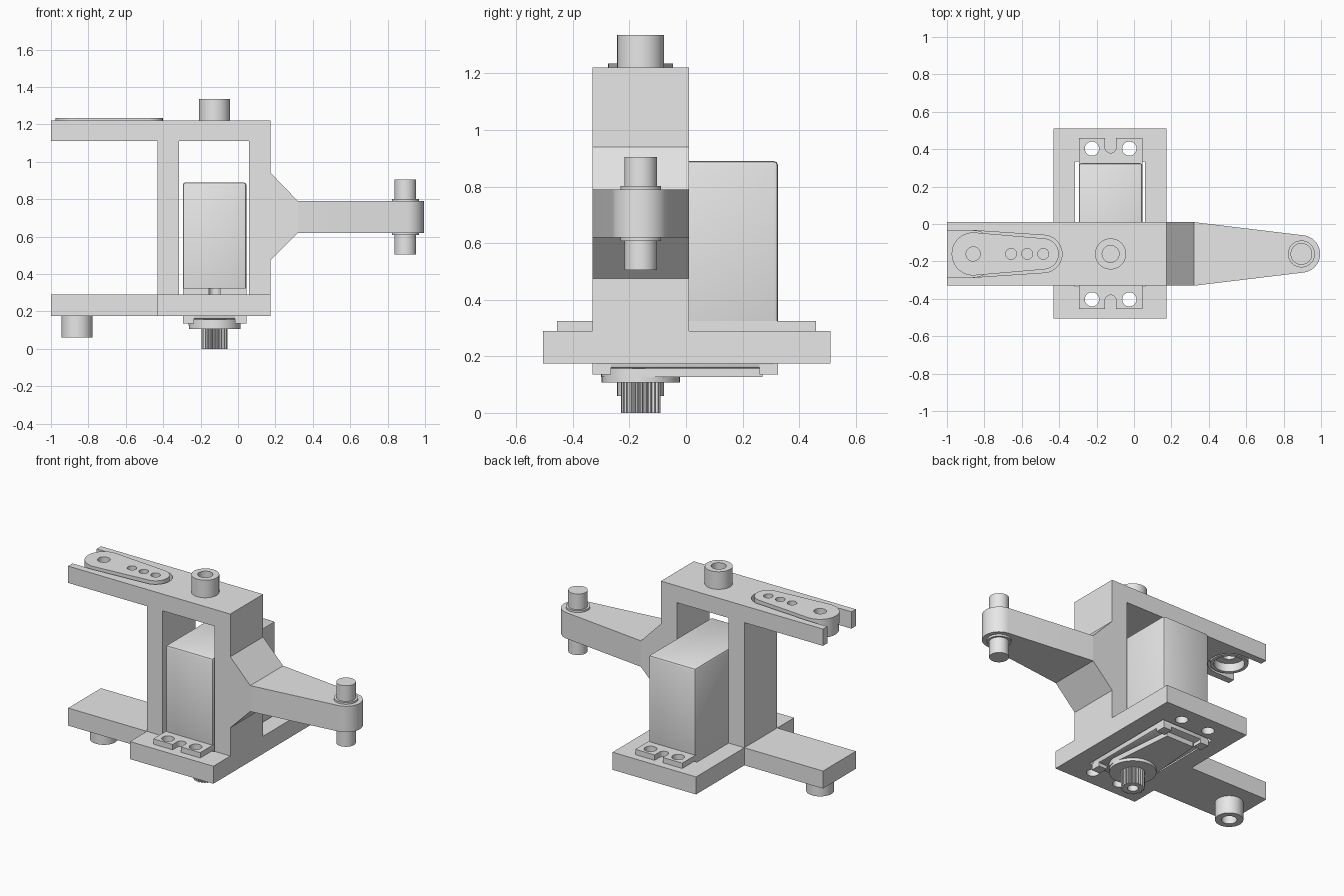
import bpy, bmesh
from math import pi, sin, cos, acos
from mathutils import Vector

if "Cube" in bpy.data.objects:
    bpy.data.objects.remove(bpy.data.objects["Cube"])

grey = bpy.data.materials.new("plain grey")
grey.use_nodes = True
grey.diffuse_color = (0.8, 0.8, 0.8, 1)
grey.node_tree.nodes["Principled BSDF"].inputs["Base Color"].default_value = (0.8, 0.8, 0.8, 1)

Y = -0.16          # centre line of the bracket
SHAFT = -0.125     # servo shaft, x
PIVOT = -0.86      # outer pivot axis, x
TIP = 0.895        # end of the side arm, x


def prism(name, pts, lo, hi, axis="z"):
    """Extrude a closed outline; axis z uses (x, y) points, axis y uses (x, z)."""
    bm = bmesh.new()
    at = (lambda p: (p[0], p[1], lo)) if axis == "z" else (lambda p: (p[0], lo, p[1]))
    face = bm.faces.new([bm.verts.new(at(p)) for p in pts])
    out = bmesh.ops.extrude_face_region(bm, geom=[face])
    step = Vector((0, 0, hi - lo)) if axis == "z" else Vector((0, hi - lo, 0))
    bmesh.ops.translate(bm, vec=step, verts=[g for g in out["geom"] if isinstance(g, bmesh.types.BMVert)])
    bmesh.ops.recalc_face_normals(bm, faces=bm.faces)
    mesh = bpy.data.meshes.new(name)
    bm.to_mesh(mesh)
    bm.free()
    mesh.materials.append(grey)
    obj = bpy.data.objects.new(name, mesh)
    bpy.context.collection.objects.link(obj)
    return obj


def arc(cx, cy, r, start, end, n=24):
    return [(cx + r * cos(start + (end - start) * i / n),
             cy + r * sin(start + (end - start) * i / n)) for i in range(n + 1)]


def cylinder(name, x, y, r, lo, hi, n=48):
    return prism(name, arc(x, y, r, 0, 2 * pi, n)[:-1], lo, hi)


def box(name, x0, x1, y0, y1, lo, hi):
    return prism(name, [(x0, y0), (x1, y0), (x1, y1), (x0, y1)], lo, hi)


def capsule(x1, r1, x2, r2):
    """Outline of two circles joined by tangents along x."""
    a = acos((r1 - r2) / (x2 - x1))
    return arc(x1, Y, r1, a, 2 * pi - a) + arc(x2, Y, r2, -a, a)


def activate(obj):
    bpy.ops.object.select_all(action="DESELECT")
    obj.select_set(True)
    bpy.context.view_layer.objects.active = obj


def cut(obj, *cutters):
    for c in cutters:
        c.hide_render = True
        mod = obj.modifiers.new("cut", "BOOLEAN")
        mod.operation, mod.object, mod.solver = "DIFFERENCE", c, "EXACT"
        activate(obj)
        bpy.ops.object.modifier_apply(modifier=mod.name)
        bpy.data.objects.remove(c)


def bevel(obj, width):
    mod = obj.modifiers.new("bevel", "BEVEL")
    mod.width, mod.segments = width, 2
    activate(obj)
    bpy.ops.object.modifier_apply(modifier=mod.name)


# Upright frame: top arm, two legs and the gusset of the side arm
frame = prism("frame", [
    (-1, 1.22), (0.175, 1.22), (0.175, 0.94), (0.32, 0.79), (0.32, 0.62), (0.175, 0.475),
    (0.175, 0.29), (0.06, 0.29), (0.06, 1.11), (-0.315, 1.11), (-0.315, 0.29),
    (-0.43, 0.29), (-0.43, 1.11), (-1, 1.11)], -0.33, 0.01, "y")
cut(frame,
    prism("horn_pocket", capsule(PIVOT, 0.125, -0.485, 0.1), 1.16, 1.3),
    box("pocket_mouth", -1.1, PIVOT, Y - 0.125, Y + 0.125, 1.0, 1.3),
    cylinder("hub_opening", PIVOT, Y, 0.124, 1.0, 1.3))

# Tapered side arm with its pin
prism("side_arm", [(0.32, 0.01), (0.32, -0.33)] + arc(TIP, Y, 0.1, -1.45, 1.45), 0.62, 0.79)
cylinder("side_arm_pin", TIP, Y, 0.058, 0.505, 0.905)
cylinder("side_arm_collar", TIP, Y, 0.072, 0.608, 0.802)

# Base plate with servo opening and screw holes, and lower arm
base = box("base_plate", -0.43, 0.175, -0.505, 0.51, 0.175, 0.29)
cut(base, box("servo_opening", -0.315, 0.06, -0.335, 0.335, 0, 1))
box("lower_arm", -1, -0.43, -0.33, 0.01, 0.175, 0.29)

# Servo mounting flange with open slots
flange = box("servo_flange", -0.295, 0.045, -0.455, 0.46, 0.29, 0.325)
for side in (-1, 1):
    for x in (SHAFT - 0.1, SHAFT + 0.1):
        for part in (base, flange):
            cut(part, cylinder("screw_hole", x, side * 0.403, 0.038, 0, 1, 32))
    slot = arc(SHAFT, side * 0.41, 0.03, 0, -side * pi, 12)
    cut(flange, prism("slot", slot + [(SHAFT - 0.03, side * 0.6), (SHAFT + 0.03, side * 0.6)], 0, 1))

# Servo case, bottom cover and corner pads
bevel(box("servo_case", -0.295, 0.045, -0.328, 0.325, 0.157, 0.89), 0.014)
cover = arc(SHAFT, Y, 0.14, pi + 0.1, 2 * pi - 0.1)
prism("servo_cover", cover + [(SHAFT + 0.1, 0.27), (SHAFT - 0.1, 0.27)], 0.126, 0.17)
for x in (-0.295, -0.015):
    for y in (-0.33, 0.26):
        box("corner_pad", x, x + 0.06, y, y + 0.065, 0.135, 0.175)

# Output collar and splined shaft
cylinder("shaft_collar", SHAFT, Y, 0.138, 0.107, 0.135)
teeth = 24
outline = []
for i in range(teeth * 4):
    r = 0.07 if i % 4 < 2 else 0.061
    a = 2 * pi * i / (teeth * 4)
    outline.append((SHAFT + r * cos(a), Y + r * sin(a)))
shaft = prism("splined_shaft", outline, 0, 0.11)
cut(shaft, cylinder("shaft_bore", SHAFT, Y, 0.032, -0.1, 0.08))

# Hollow pivot pins
top_pin = cylinder("top_pin", SHAFT, Y, 0.083, 1.22, 1.335)
cut(top_pin, cylinder("bore", SHAFT, Y, 0.045, 1.24, 1.5))
low_pin = cylinder("lower_pin", PIVOT, Y, 0.083, 0.06, 0.175)
cut(low_pin, cylinder("bore", PIVOT, Y, 0.045, 0, 0.155))

# Servo horn with hub
horn = prism("servo_horn", capsule(PIVOT, 0.115, -0.485, 0.083), 1.165, 1.235)
cut(horn, cylinder("horn_hole", PIVOT, Y, 0.038, 1, 1.5))
for x in (-0.657, -0.571, -0.485):
    cut(horn, cylinder("horn_hole", x, Y, 0.029, 1, 1.5, 32))
hub = cylinder("horn_hub", PIVOT, Y, 0.112, 1.112, 1.165)
cut(hub, cylinder("hub_bore", PIVOT, Y, 0.09, 1, 1.3))

for obj in bpy.context.collection.objects:
    if obj.type == "MESH" and obj.data.materials and obj.data.materials[0] == grey:
        activate(obj)
        bpy.ops.object.shade_smooth_by_angle(angle=0.5)
